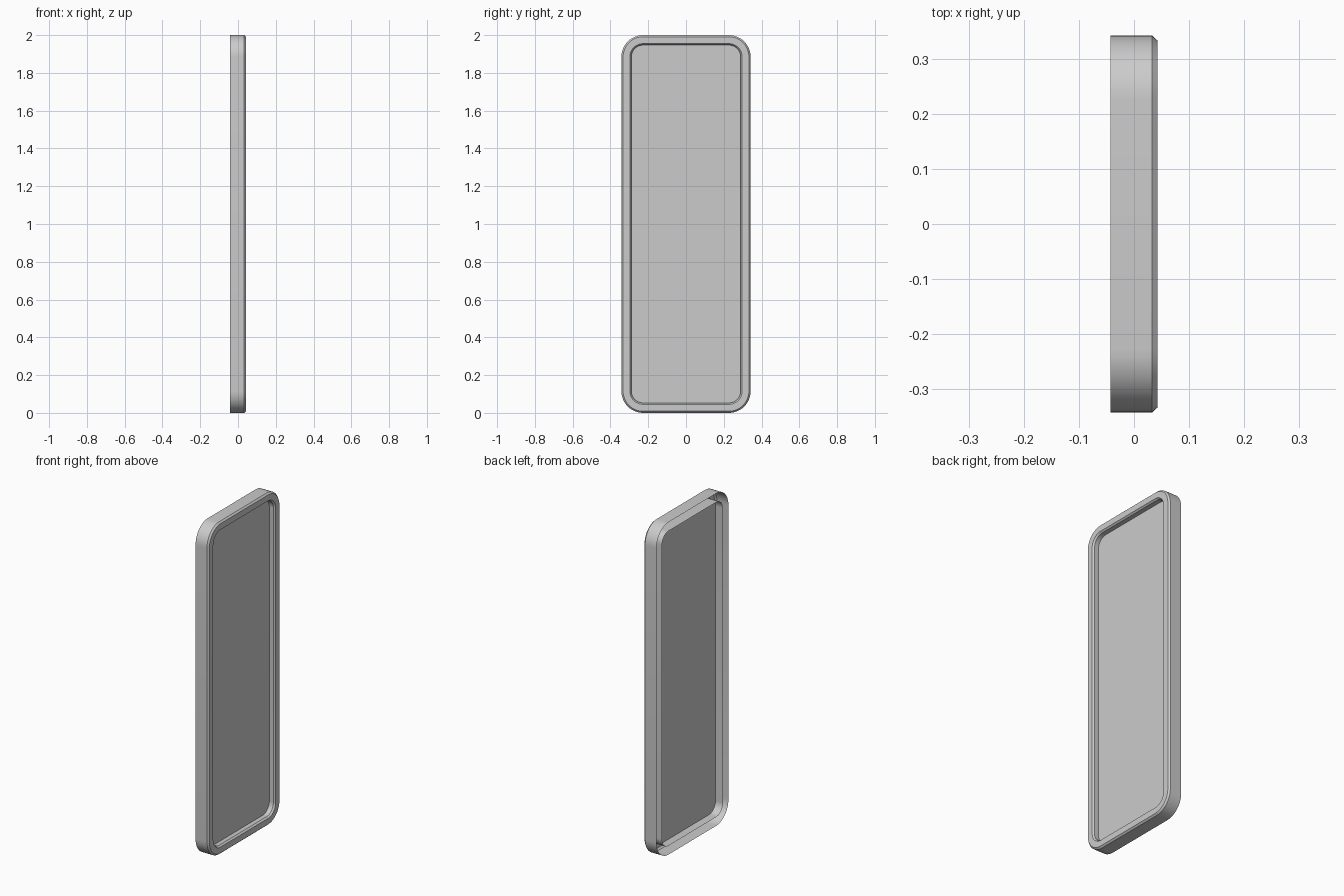
import bpy, bmesh
from math import sin, cos, pi

if "Cube" in bpy.data.objects:
    bpy.data.objects.remove(bpy.data.objects["Cube"])

HALF_W, HEIGHT, RADIUS, SEG = 0.342, 2.0, 0.115, 12


def loop(bm, inset, x):
    """Rounded rectangle of vertices in the YZ plane, inset from the outline."""
    r = RADIUS - inset
    cy, cz = HALF_W - RADIUS, HEIGHT / 2 - RADIUS
    verts = []
    for k, (sy, sz) in enumerate([(1, 1), (-1, 1), (-1, -1), (1, -1)]):
        for i in range(SEG + 1):
            a = (k + i / SEG) * pi / 2
            verts.append(bm.verts.new((x, sy * cy + r * cos(a),
                                       HEIGHT / 2 + sz * cz + r * sin(a))))
    return verts


def finish(bm, name):
    mesh = bpy.data.meshes.new(name)
    bm.to_mesh(mesh)
    bm.free()
    obj = bpy.data.objects.new(name, mesh)
    bpy.context.collection.objects.link(obj)
    return obj


# Frame: chamfered channel moulding, open at the back
profile = [(0, -0.043), (0, 0.033), (0.009, 0.043),
           (0.045, 0.043), (0.053, 0.033), (0.053, -0.043)]
bm = bmesh.new()
loops = [loop(bm, *p) for p in profile]
for a, b in zip(loops, loops[1:]):
    n = len(a)
    for i in range(n):
        j = (i + 1) % n
        bm.faces.new((a[i], a[j], b[j], b[i]))
frame = finish(bm, "mirror_frame")
bpy.context.view_layer.objects.active = frame
frame.select_set(True)
bpy.ops.object.shade_smooth_by_angle(angle=0.5)

# Glass: flat sheet recessed inside the frame
bm = bmesh.new()
bm.faces.new(loop(bm, 0.053, 0.006))
finish(bm, "mirror_glass")
